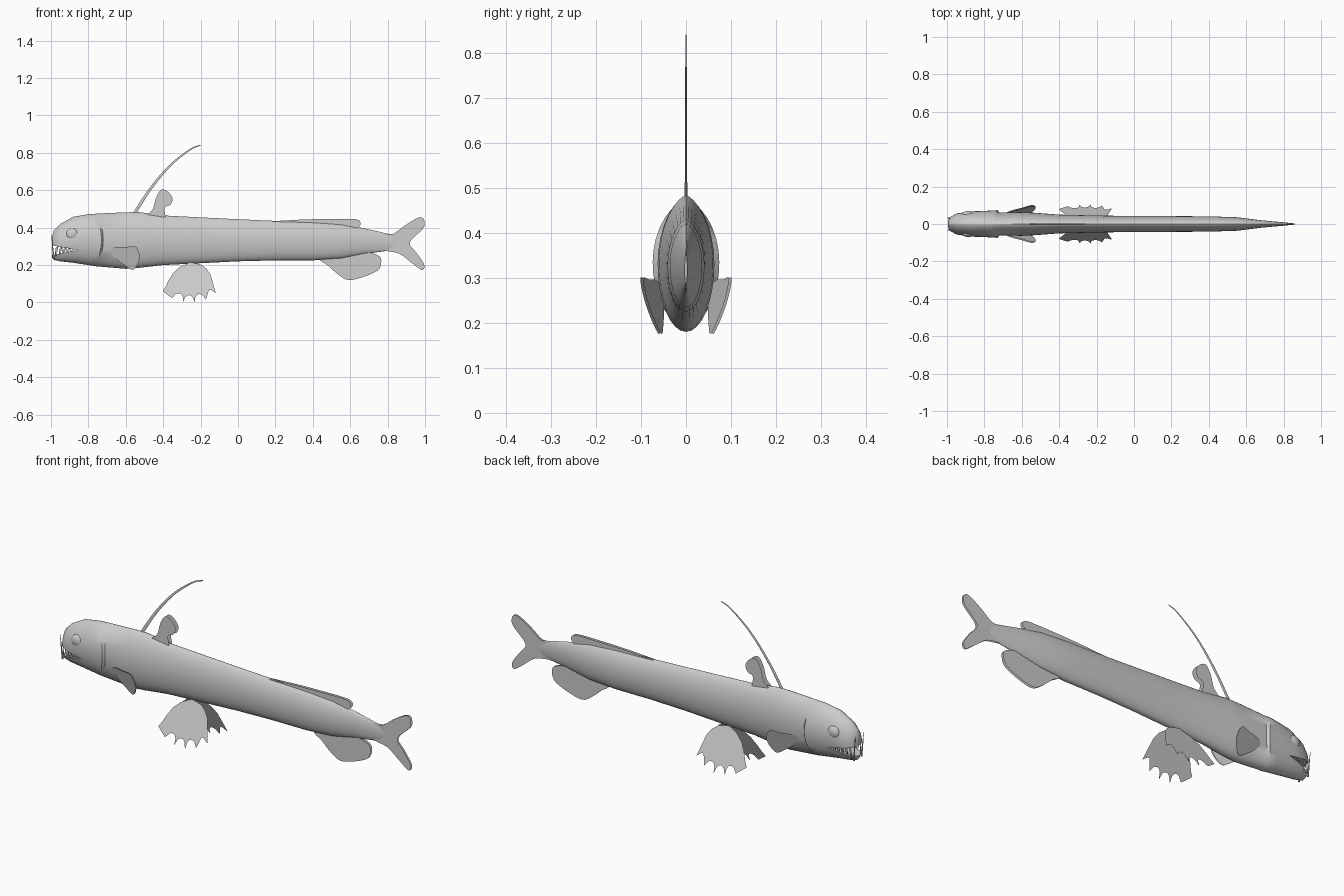
import bpy, bmesh, math
from mathutils import Vector
from mathutils.geometry import interpolate_bezier

if "Cube" in bpy.data.objects:
    bpy.data.objects.remove(bpy.data.objects["Cube"])

grey = bpy.data.materials.new("plain_grey")
grey.use_nodes = True
grey.diffuse_color = (0.6, 0.6, 0.6, 1)
grey.node_tree.nodes["Principled BSDF"].inputs["Base Color"].default_value = (0.6, 0.6, 0.6, 1)


def finish(bm, name, angle=40):
    bmesh.ops.recalc_face_normals(bm, faces=bm.faces)
    me = bpy.data.meshes.new(name)
    bm.to_mesh(me)
    bm.free()
    me.materials.append(grey)
    ob = bpy.data.objects.new(name, me)
    bpy.context.collection.objects.link(ob)
    smooth(me, angle)
    return ob


def smooth(me, angle):
    me.polygons.foreach_set("use_smooth", [True] * len(me.polygons))
    me.set_sharp_from_angle(angle=math.radians(angle))


def spline(points, steps=4, closed=True):
    """Smooth curve through the given points."""
    p = [Vector(q).to_3d() for q in points]
    n, out = len(p), []
    for i in range(n if closed else n - 1):
        get = (lambda k: p[k % n]) if closed else (lambda k: p[max(0, min(n - 1, k))])
        a, b = get(i), get(i + 1)
        h1, h2 = a + (b - get(i - 1)) / 6, b - (get(i + 2) - a) / 6
        out += interpolate_bezier(a, h1, h2, b, steps + 1)[:-1]
    return out if closed else out + [p[-1]]


def loft(name, rings, angle=40):
    bm = bmesh.new()
    rows = [[bm.verts.new(v) for v in r] for r in rings]
    n = len(rows[0])
    for a, b in zip(rows, rows[1:]):
        for i in range(n):
            bm.faces.new((a[i], a[(i + 1) % n], b[(i + 1) % n], b[i]))
    bm.faces.new(rows[0])
    bm.faces.new(rows[-1])
    return finish(bm, name, angle)


def fin(name, outline, thick, rim, y_of=lambda x, z: 0.0):
    """Lens-like plate: two bevelled skins sharing one outline."""
    bm = bmesh.new()
    verts = [bm.verts.new((p[0], 0, p[1])) for p in outline]
    front = bm.faces.new(verts)
    back = bm.faces.new([bm.verts.new(v.co) for v in reversed(verts)])
    for f, side in ((front, -1), (back, 1)):
        if rim:
            bmesh.ops.inset_region(bm, faces=[f], thickness=rim, use_even_offset=False)
        for v in f.verts:
            v.co.y += side * thick
    if rim:
        bmesh.ops.remove_doubles(bm, verts=bm.verts, dist=1e-5)
    for v in bm.verts:
        v.co.y += y_of(v.co.x, v.co.z)
    bmesh.ops.triangulate(bm, faces=[f for f in bm.faces if len(f.verts) > 4])
    return finish(bm, name, 60)


# Body: x, top, bottom, half width, backward bow of the ring
stations = [
    (-.995, .35, .24, .014, 0), (-.985, .385, .228, .036, 0), (-.95, .42, .22, .056, 0),
    (-.88, .458, .212, .067, 0), (-.8, .472, .2, .071, .02), (-.765, .474, .195, .074, .035),
    (-.755, .475, .193, .062, .035), (-.6, .482, .18, .063, 0), (-.53, .483, .185, .06, 0),
    (-.4, .465, .2, .05, 0), (-.2, .455, .21, .045, 0), (0, .445, .22, .043, 0),
    (.2, .436, .225, .042, 0), (.4, .43, .225, .041, 0), (.55, .42, .235, .036, 0),
    (.68, .395, .26, .02, 0), (.8, .368, .276, .009, 0), (.86, .355, .285, .003, 0)]


def section(x, top, bottom, w, bow, n=32):
    mid, half, ring = (top + bottom) / 2, (top - bottom) / 2, []
    for i in range(n):
        t = math.tau * i / n
        s, c = math.sin(t), math.cos(t)
        y = w * math.copysign(abs(s) ** (1.3 if c > 0 else 1.0), s)
        ring.append((x + bow * s * s, y, mid + half * c))
    return ring


body = loft("body", [section(*s) for s in stations])

# Open mouth cut out of the head
wedge = [(-.855, .28), (-1.05, .316), (-1.05, .243)]
cutter = loft("mouth_cutter", [[(x, y, z) for x, z in wedge] for y in (-.2, .2)])
cutter.hide_render = True
cut = body.modifiers.new("mouth", "BOOLEAN")
cut.operation, cut.object, cut.solver = "DIFFERENCE", cutter, "EXACT"
bpy.context.view_layer.objects.active = body
bpy.ops.object.modifier_apply(modifier=cut.name)
bpy.data.objects.remove(cutter)
smooth(body.data, 40)

# Fins on the centre line
tail = [(.77, .36), (.83, .367), (.89, .41), (.96, .452), (.99, .45), (.998, .42), (.985, .39),
        (.918, .32), (.955, .265), (.995, .205), (.99, .175), (.97, .18), (.93, .21),
        (.86, .262), (.77, .285)]
fin("tail_fin", spline(tail), .005, .008)
anal = [(.44, .235), (.485, .195), (.535, .15), (.59, .12), (.665, .135), (.745, .17),
        (.765, .21), (.755, .248), (.68, .27), (.56, .275)]
fin("anal_fin", spline(anal), .006, .012)
ridge = [(.12, .425), (.3, .441), (.45, .446), (.6, .447), (.645, .44), (.655, .42),
         (.64, .4), (.6, .385), (.4, .4)]
fin("back_ridge", spline(ridge), .007, .01)
dorsal = [(-.49, .46), (-.455, .5), (-.438, .56), (-.41, .603), (-.375, .592), (-.35, .556),
          (-.362, .522), (-.393, .505), (-.39, .45), (-.44, .44)]
fin("dorsal_fin", spline(dorsal), .012, .012)

# Long flat dorsal ray
path = spline([(-.56, .465), (-.47, .605), (-.365, .73), (-.255, .818), (-.2, .84)], 5, False)
rings = []
for i, p in enumerate(path):
    d = (path[min(i + 1, len(path) - 1)] - path[max(i - 1, 0)]).normalized()
    k = 1 - .75 * i / (len(path) - 1)
    rings.append([(p.x - d.y * a * k, b * k, p.y + d.x * a * k)
                  for a, b in ((.009, 0), (0, .003), (-.009, 0), (0, -.003))])
loft("dorsal_ray", rings)

# Scalloped fan outline of the pelvic fin
apex, spikes = Vector((-.255, .203)), 6
fan = [(-.2, .203), (-.255, .215), (-.31, .19), (-.345, .16), (-.37, .12)]
for i in range(spikes):
    a = 224 + 17.5 * i
    for offset, r in ((-2, .178), (0, .205), (2, .178), (5, .168), (8.75, .164), (12.5, .168)):
        if i < spikes - 1 or offset <= 0:
            t = math.radians(a + offset)
            fan.append(tuple(apex + r * Vector((math.cos(t), math.sin(t)))))
fan += [(-.133, .1), (-.147, .15), (-.17, .182)]
pectoral = [(-.685, .275), (-.66, .294), (-.6, .296), (-.55, .3), (-.53, .27), (-.527, .235),
            (-.542, .195), (-.565, .175), (-.605, .198), (-.66, .24)]


def tooth(name, base, tip, r):
    base, tip = Vector(base), Vector(tip)
    bm = bmesh.new()
    bmesh.ops.create_cone(bm, cap_ends=True, segments=8, radius1=r, radius2=r * .1,
                          depth=(tip - base).length)
    turn = Vector((0, 0, 1)).rotation_difference(tip - base).to_matrix()
    for v in bm.verts:
        v.co = turn @ v.co + (base + tip) / 2
    finish(bm, name)


# Paired parts: left is +y side here mirrored to -y
for side, tag in ((1, "back"), (-1, "front")):
    fin("pelvic_fin_" + tag, fan, .0015, 0,
        lambda x, z: side * (.018 + (.203 - z) * .42))
    fin("pectoral_fin_" + tag, spline(pectoral), .003, .006,
        lambda x, z: side * (.098 + .3 * (z - .3) + .26 * (x + .55)))

    # Eyes
    bm = bmesh.new()
    bmesh.ops.create_uvsphere(bm, u_segments=20, v_segments=12, radius=1)
    for v in bm.verts:
        v.co = (v.co.x * .034 - .885, v.co.y * .018 + side * .052, v.co.z * .032 + .365)
    finish(bm, "eye_" + tag)

    # Teeth along both jaws, and the tall front fangs
    for i in range(5):
        x = -.975 + .021 * i
        y = side * (.036 + .0035 * i)
        gap = .052 - .008 * i
        tooth(f"lower_tooth_{tag}_{i}", (x, y, .248 + .005 * i), (x - .004, y, .25 + .005 * i + gap), .004)
        tooth(f"upper_tooth_{tag}_{i}", (x + .01, y, .304 - .004 * i),
              (x + .006, y, .302 - .004 * i - gap * .85), .004)
    tooth("fang_" + tag, (-.986, side * .03, .235), (-.997, side * .036, .365), .005)
